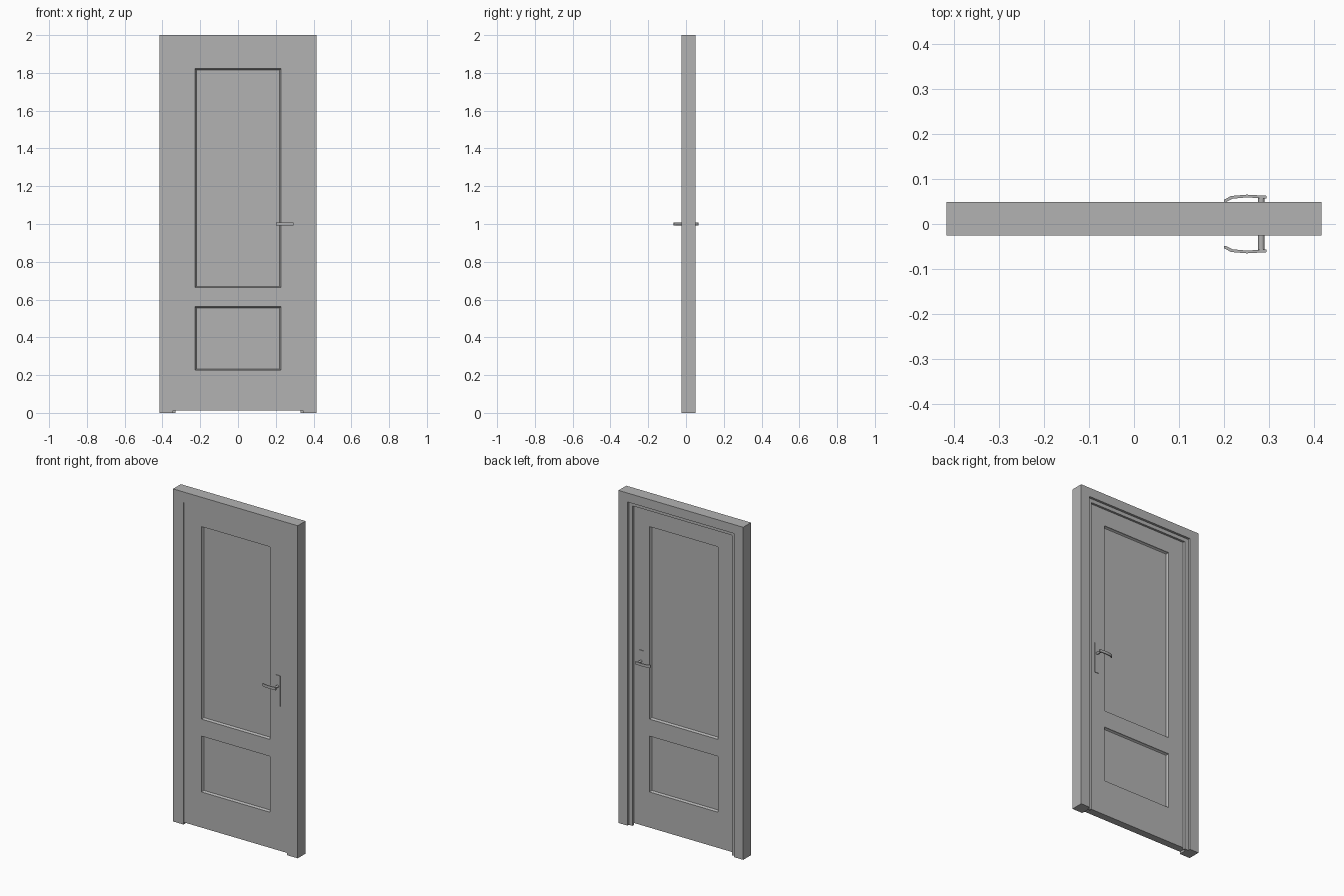
import bpy, bmesh, math
from mathutils import Matrix, Vector

old = bpy.data.objects.get("Cube")
if old:
    bpy.data.objects.remove(old, do_unlink=True)

GREY = (0.45, 0.45, 0.45, 1)
mat = bpy.data.materials.new("warm_free_grey")
mat.name = "plain_grey"
mat.use_nodes = True
mat.diffuse_color = GREY
mat.node_tree.nodes["Principled BSDF"].inputs["Base Color"].default_value = GREY


def finish(bm, name):
    bmesh.ops.recalc_face_normals(bm, faces=bm.faces)
    me = bpy.data.meshes.new(name)
    bm.to_mesh(me)
    bm.free()
    me.materials.append(mat)
    ob = bpy.data.objects.new(name, me)
    bpy.context.collection.objects.link(ob)
    return ob


def box(bm, lo, hi):
    lo, hi = Vector(lo), Vector(hi)
    m = Matrix.Translation((lo + hi) / 2) @ Matrix.Diagonal((hi - lo).to_4d())
    m[3][3] = 1
    bmesh.ops.create_cube(bm, size=1, matrix=m)


# Frame: rebated jamb profile (half width, depth) swept up, across and down
HALF, TOP = 0.415, 2.0
profile = [(HALF, -0.025), (HALF, 0.049), (0.355, 0.049), (0.355, 0.035),
           (0.33, 0.035), (0.33, 0.022), (0.345, 0.022), (0.345, -0.025)]
bm = bmesh.new()
rings = [[], [], [], []]
for x, y in profile:
    head = TOP - (HALF - x) * 0.9
    for ring, (px, pz) in zip(rings, [(-x, 0), (-x, head), (x, head), (x, 0)]):
        ring.append(bm.verts.new((px, y, pz)))
n = len(profile)
for a, b in zip(rings, rings[1:]):
    for i in range(n):
        j = (i + 1) % n
        bm.faces.new((a[i], a[j], b[j], b[i]))
bm.faces.new(rings[0])
bm.faces.new(rings[3])
finish(bm, "door_frame")

# Door leaf: slab cut on the panel lines, panels sunk on both sides
PANEL_X = 0.227
panels = [(0.226, 0.562), (0.664, 1.822)]
bm = bmesh.new()
box(bm, (-0.344, -0.022, 0.012), (0.344, 0.022, 1.936))
cuts = [((s * PANEL_X, 0, 0), (1, 0, 0)) for s in (-1, 1)]
cuts += [((0, 0, z), (0, 0, 1)) for p in panels for z in p]
for co, no in cuts:
    bmesh.ops.bisect_plane(bm, geom=bm.verts[:] + bm.edges[:] + bm.faces[:],
                           plane_co=co, plane_no=no)
bmesh.ops.recalc_face_normals(bm, faces=bm.faces)
sunk = []
for f in bm.faces:
    c = f.calc_center_median()
    if abs(f.normal.y) > 0.9 and abs(c.x) < 0.1 and any(a < c.z < b for a, b in panels):
        sunk.append(f)
for width, depth in [(0.002, -0.008), (0.004, -0.006)]:
    bmesh.ops.inset_individual(bm, faces=sunk, thickness=width, depth=depth,
                               use_even_offset=True)
finish(bm, "door_leaf")

# Handle sets: back plate, spindle and curved lever on each side
lever = [(0.2, 0.049), (0.2, 0.054), (0.215, 0.062), (0.25, 0.065), (0.294, 0.0625),
         (0.294, 0.056), (0.25, 0.059), (0.218, 0.056), (0.204, 0.049)]
for side, s in (("front", -1), ("back", 1)):
    bm = bmesh.new()
    box(bm, (0.266, min(s * 0.021, s * 0.025), 0.88), (0.297, max(s * 0.021, s * 0.025), 1.065))
    finish(bm, side + "_handle_plate")

    bm = bmesh.new()
    bmesh.ops.create_cone(bm, cap_ends=True, segments=16, radius1=0.007, radius2=0.007, depth=0.036,
                          matrix=Matrix.Translation((0.282, s * 0.041, 1.0))
                          @ Matrix.Rotation(math.pi / 2, 4, "X"))
    spindle = finish(bm, side + "_handle_spindle")

    bm = bmesh.new()
    face = bm.faces.new([bm.verts.new((x, s * y, 0.992)) for x, y in lever])
    out = bmesh.ops.extrude_face_region(bm, geom=[face])
    bmesh.ops.translate(bm, vec=(0, 0, 0.016),
                        verts=[v for v in out["geom"] if isinstance(v, bmesh.types.BMVert)])
    grip = finish(bm, side + "_handle_lever")

    bpy.ops.object.select_all(action="DESELECT")
    for ob in (spindle, grip):
        ob.select_set(True)
    bpy.context.view_layer.objects.active = grip
    bpy.ops.object.shade_smooth_by_angle(angle=math.radians(35))
